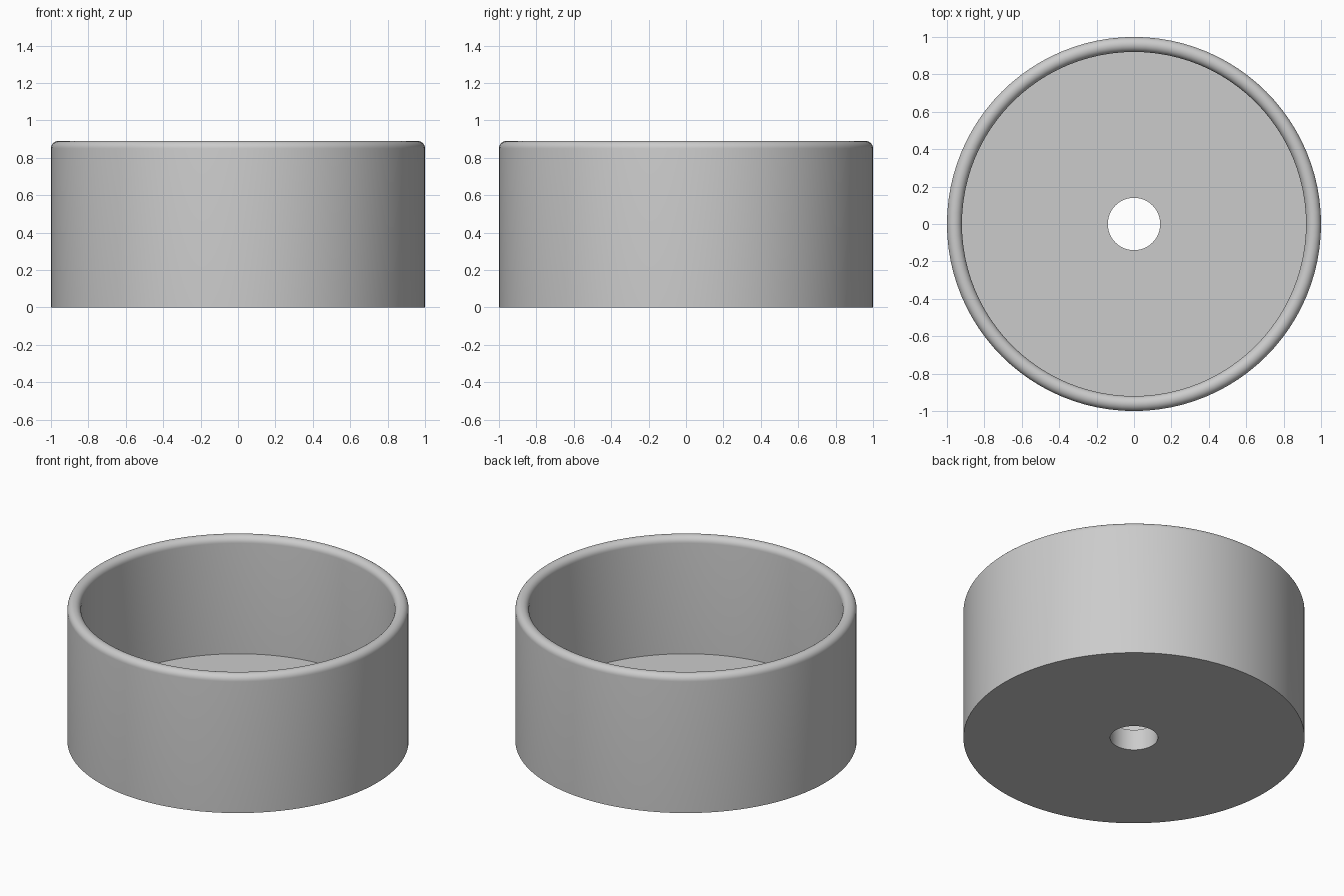
import bpy
import bmesh
from math import cos, sin, pi, radians

cube = bpy.data.objects.get("Cube")
if cube:
    bpy.data.objects.remove(cube)

OUTER, INNER, HOLE = 1.0, 0.92, 0.14
HEIGHT, FLOOR = 0.89, 0.135
SEGMENTS, RIM_STEPS = 96, 14

# Plain grey material
grey = bpy.data.materials.new("plain_grey")
grey.use_nodes = True
colour = (0.6, 0.6, 0.6, 1)
grey.diffuse_color = colour
grey.node_tree.nodes["Principled BSDF"].inputs["Base Color"].default_value = colour

# Wall profile: hole edge, base, outer wall, fully rounded rim, inner wall, floor
rim = (OUTER - INNER) / 2
middle = (OUTER + INNER) / 2
profile = [(HOLE, 0), (OUTER, 0)]
for i in range(RIM_STEPS + 1):
    a = pi * i / RIM_STEPS
    profile.append((middle + rim * cos(a), HEIGHT - rim + rim * sin(a)))
profile += [(INNER, FLOOR), (HOLE, FLOOR)]

# Revolve the closed profile around the vertical axis
bm = bmesh.new()
verts = [bm.verts.new((r, 0, z)) for r, z in profile]
edges = [bm.edges.new((v, verts[(i + 1) % len(verts)])) for i, v in enumerate(verts)]
bmesh.ops.spin(bm, geom=verts + edges, cent=(0, 0, 0), axis=(0, 0, 1),
               angle=2 * pi, steps=SEGMENTS, use_merge=False)
bmesh.ops.remove_doubles(bm, verts=bm.verts[:], dist=0.0001)
bmesh.ops.recalc_face_normals(bm, faces=bm.faces[:])

mesh = bpy.data.meshes.new("round_cup")
bm.to_mesh(mesh)
bm.free()
mesh.materials.append(grey)
cup = bpy.data.objects.new("round_cup", mesh)
bpy.context.collection.objects.link(cup)

# Smooth walls and rim, crisp floor and base edges
bpy.ops.object.select_all(action='DESELECT')
cup.select_set(True)
bpy.context.view_layer.objects.active = cup
bpy.ops.object.shade_smooth_by_angle(angle=radians(30))
